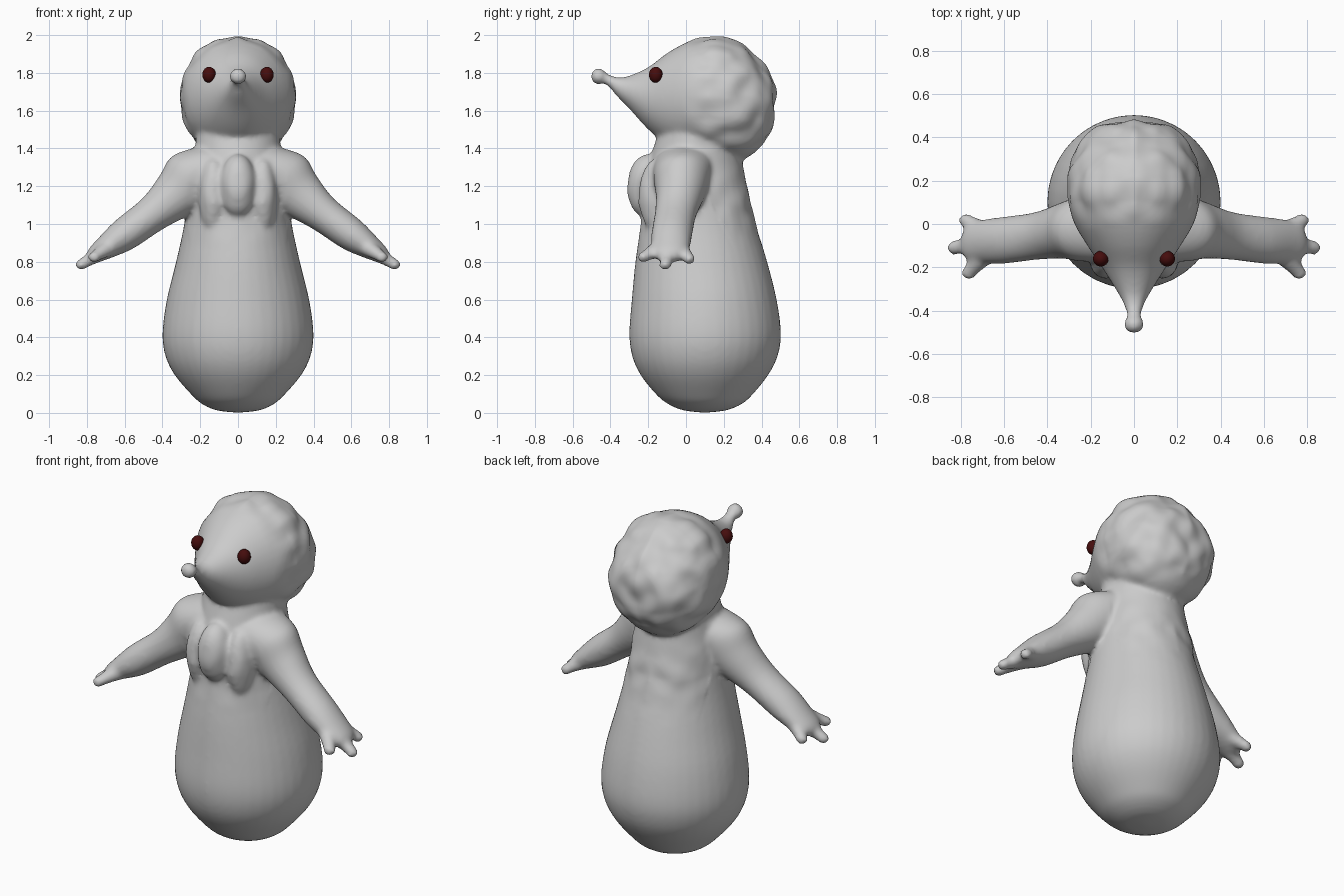
import bpy, bmesh, math
from mathutils import Vector, noise

if "Cube" in bpy.data.objects:
    bpy.data.objects.remove(bpy.data.objects["Cube"])


def material(name, rgb):
    m = bpy.data.materials.new(name)
    m.diffuse_color = (*rgb, 1)
    m.use_nodes = True
    m.node_tree.nodes["Principled BSDF"].inputs["Base Color"].default_value = m.diffuse_color
    return m


GREY = material("soft grey", (0.6, 0.6, 0.6))
RED = material("dark red", (0.06, 0.004, 0.004))


def catmull(a, b, c, d, t):
    return [0.5 * (2 * q + (r - p) * t + (2 * p - 5 * q + 4 * r - s) * t * t
                   + (3 * q - p - 3 * r + s) * t ** 3) for p, q, r, s in zip(a, b, c, d)]


def make_object(name, bm, mat):
    me = bpy.data.meshes.new(name)
    bmesh.ops.recalc_face_normals(bm, faces=bm.faces)
    bm.to_mesh(me)
    bm.free()
    me.materials.append(mat)
    ob = bpy.data.objects.new(name, me)
    bpy.context.collection.objects.link(ob)
    return ob


def loft(name, rows, steps=4, n=40):
    """Skin ellipses given as (centre, half axis, half axis)."""
    flat = [[v for vec in r for v in vec] for r in rows]
    flat = [flat[0]] + flat + [flat[-1]]
    rings = [catmull(*flat[i:i + 4], k / steps)
             for i in range(len(rows) - 1) for k in range(steps)] + [flat[-1]]
    bm = bmesh.new()
    loops = []
    for r in rings:
        c, a, b = Vector(r[:3]), Vector(r[3:6]), Vector(r[6:])
        loops.append([bm.verts.new(c + a * math.cos(2 * math.pi * j / n)
                                   + b * math.sin(2 * math.pi * j / n)) for j in range(n)])
    for p, q in zip(loops, loops[1:]):
        for j in range(n):
            bm.faces.new((p[j], p[(j + 1) % n], q[(j + 1) % n], q[j]))
    bm.faces.new(loops[0])
    bm.faces.new(loops[-1])
    return make_object(name, bm, GREY)


def ellipsoid(name, centre, radii, mat=GREY):
    bm = bmesh.new()
    bmesh.ops.create_uvsphere(bm, u_segments=24, v_segments=14, radius=1)
    for v in bm.verts:
        v.co = Vector([c + r * k for c, r, k in zip(centre, radii, v.co)])
    return make_object(name, bm, mat)


parts = []

# Pear-shaped body: height, front y, back y, half width
body = [(0.002, .08, .12, .02), (.015, -.02, .22, .12), (.05, -.1, .3, .195), (.1, -.16, .355, .25),
        (.2, -.24, .435, .335), (.3, -.285, .485, .384), (.42, -.3, .503, .4), (.6, -.287, .48, .377),
        (.8, -.268, .43, .328), (1.0, -.24, .37, .285), (1.2, -.225, .325, .26),
        (1.35, -.19, .295, .235), (1.5, -.14, .28, .22)]
parts.append(loft("body", [((0, (f + b) / 2, z), (w, 0, 0), (0, (b - f) / 2, 0))
                           for z, f, b, w in body]))

# Head drawn out into the snout: y, bottom, top, half width
head = [(-.45, 1.75, 1.81, .03), (-.41, 1.727, 1.793, .035), (-.36, 1.67, 1.777, .052),
        (-.3, 1.61, 1.785, .085), (-.2, 1.5, 1.83, .148), (-.1, 1.42, 1.905, .215),
        (0, 1.38, 1.96, .275), (.1, 1.36, 1.992, .31), (.2, 1.34, 1.995, .315), (.3, 1.34, 1.95, .29),
        (.4, 1.41, 1.86, .225), (.45, 1.5, 1.79, .15), (.475, 1.62, 1.7, .04)]
parts.append(loft("head", [((0, y, (a + b) / 2), (w, 0, 0), (0, 0, (b - a) / 2))
                           for y, a, b, w in head]))
parts.append(ellipsoid("nose", (0, -.463, 1.782), (.047, .042, .044)))

# Chest ruff
parts.append(ellipsoid("chest_ruff", (0, -.2, 1.2), (.1, .112, .17)))

for s in (-1, 1):
    side = "left" if s < 0 else "right"
    parts.append(ellipsoid(side + "_ruff", (s * .13, -.15, 1.15), (.08, .1, .2)))
    # Arm: x, z, centre y, half depth in y, half thickness, slope angle
    arm = [(.1, 1.32, 0, .17, .14, 50), (.22, 1.25, -.02, .155, .17, 50), (.32, 1.16, -.03, .13, .135, 45),
           (.45, 1.055, -.055, .11, .098, 36), (.6, .945, -.075, .108, .088, 35),
           (.7, .875, -.08, .1, .064, 38), (.76, .835, -.085, .085, .045, 40), (.785, .815, -.09, .05, .025, 40)]
    rows = []
    for x, z, y, d, t, ang in arm:
        r = math.radians(ang)
        rows.append(((s * x, y, z), (0, d, 0), (s * t * math.sin(r), 0, t * math.cos(r))))
    parts.append(loft(side + "_arm", rows))
    # Three stubby fingers
    for i, (root, tip) in enumerate([((.69, -.04, .875), (.778, .018, .815)),
                                     ((.72, -.09, .855), (.83, -.11, .785)),
                                     ((.68, -.13, .88), (.762, -.225, .825))]):
        a, b = Vector((s * root[0], *root[1:])), Vector((s * tip[0], *tip[1:]))
        d = (b - a).normalized()
        u = d.cross(Vector((0, 0, 1))).normalized()
        v = d.cross(u)
        rows = [(a + (b - a) * t, u * r, v * r * .9)
                for t, r in ((0, .055), (.5, .042), (.85, .034), (1, .034), (1.15, .028), (1.23, .008))]
        parts.append(loft(f"{side}_finger_{i}", rows, n=16))
    # Eye
    eye = ellipsoid(side + "_eye", (s * .153, -.16, 1.79), (.036, .036, .042), RED)
    eye.data.shade_smooth()

# Fuse the parts into one soft skin
bpy.ops.object.select_all(action='DESELECT')
for ob in parts:
    ob.select_set(True)
skin = parts[0]
bpy.context.view_layer.objects.active = skin
bpy.ops.object.join()
skin.name = "skin"
rm = skin.modifiers.new("fuse", 'REMESH')
rm.mode = 'VOXEL'
rm.voxel_size = .013
sm = skin.modifiers.new("soften", 'SMOOTH')
sm.factor = .5
sm.iterations = 9
bpy.ops.object.convert(target='MESH')

# Lumpy fleece on the crown, sides and back of the head, faint on the chest and back
me = skin.data
normals = [v.normal.copy() for v in me.vertices]
for v, nrm in zip(me.vertices, normals):
    x, y, z = v.co
    p = Vector((abs(x), y, z))
    fleece = min(1, max(0, (y + .02) / .12)) * min(1, max(0, (z - 1.38) / .08))
    torso = max(0, 1 - abs(z - 1.1) / .25) * (1 if abs(x) < .26 else 0)
    v.co += nrm * (noise.noise(p * 9) * .02 * fleece + noise.noise(p * 10) * .009 * torso)
me.shade_smooth()
